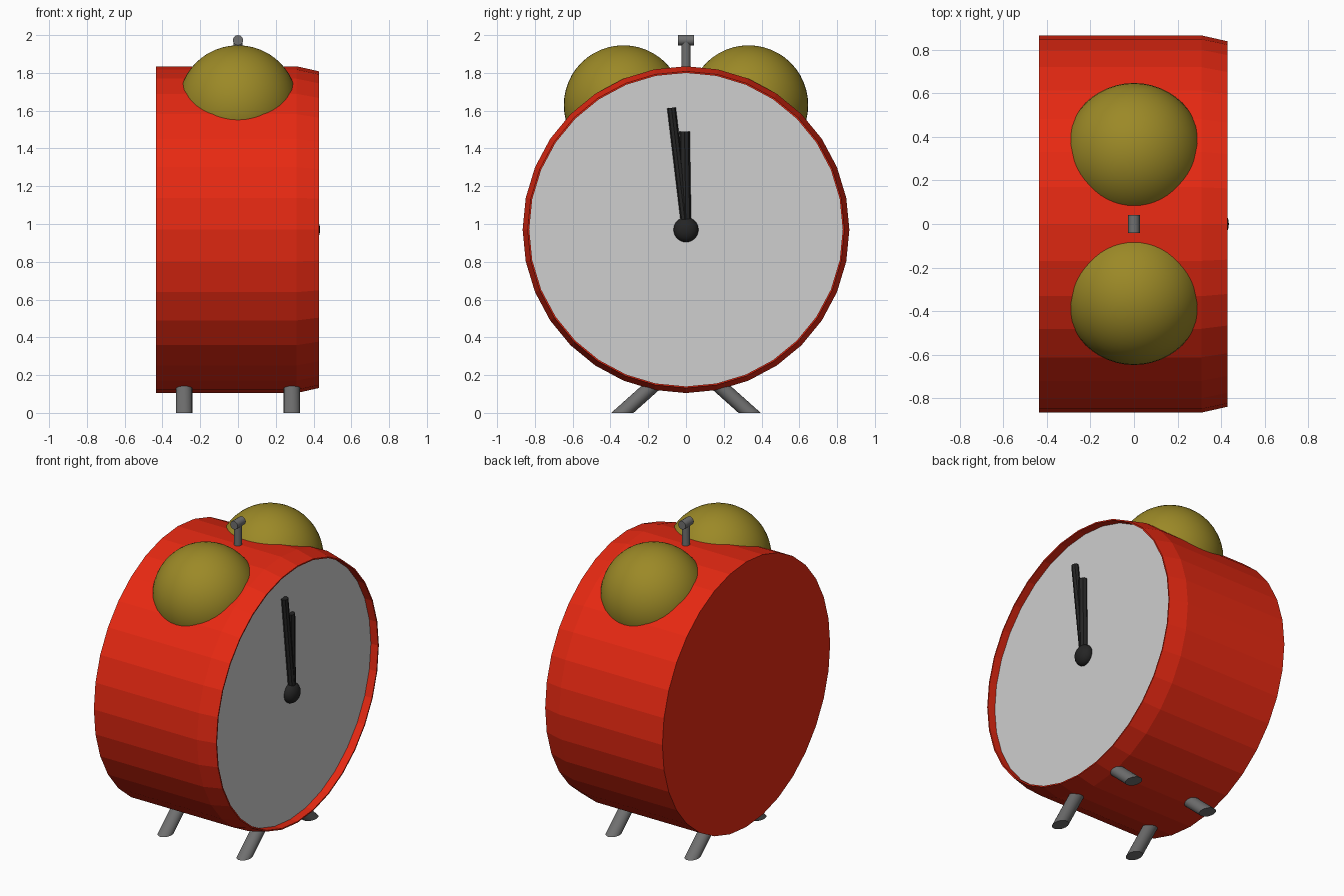
import bpy, bmesh, math
from mathutils import Vector

if "Cube" in bpy.data.objects:
    bpy.data.objects.remove(bpy.data.objects["Cube"])

CZ = 0.97      # height of the clock axis
SIDES = 32


def material(name, rgb):
    m = bpy.data.materials.new(name)
    m.diffuse_color = (*rgb, 1)
    m.use_nodes = True
    m.node_tree.nodes["Principled BSDF"].inputs["Base Color"].default_value = m.diffuse_color
    return m


RED = material("red paint", (0.80, 0.022, 0.006))
WHITE = material("dial white", (0.62, 0.62, 0.62))
BRASS = material("dull brass", (0.33, 0.25, 0.02))
STEEL = material("grey steel", (0.16, 0.16, 0.16))
BLACK = material("black", (0.018, 0.018, 0.018))


def finish(bm, name, mat, smooth=None):
    bmesh.ops.recalc_face_normals(bm, faces=bm.faces)
    mesh = bpy.data.meshes.new(name)
    bm.to_mesh(mesh)
    bm.free()
    ob = bpy.data.objects.new(name, mesh)
    bpy.context.collection.objects.link(ob)
    mesh.materials.append(mat)
    if smooth:
        bpy.ops.object.select_all(action='DESELECT')
        ob.select_set(True)
        bpy.context.view_layer.objects.active = ob
        bpy.ops.object.shade_smooth_by_angle(angle=math.radians(smooth))
    return ob


def rod(name, a, b, r, mat, sides=16):
    a, b = Vector(a), Vector(b)
    bm = bmesh.new()
    bmesh.ops.create_cone(bm, cap_ends=True, segments=sides, radius1=r, radius2=r,
                          depth=(b - a).length)
    q = (b - a).to_track_quat('Z', 'Y')
    for v in bm.verts:
        v.co = q @ v.co + (a + b) / 2
    return finish(bm, name, mat, 40)


def ball(name, centre, size, mat, segs):
    bm = bmesh.new()
    bmesh.ops.create_uvsphere(bm, u_segments=segs, v_segments=segs // 2, radius=1)
    for v in bm.verts:
        v.co = Vector(centre) + v.co * Vector(size)
    return finish(bm, name, mat, 60)


# drum: closed back, tapered front rim and recessed dial (lathed around x)
profile = [(-0.435, 0.865), (0.31, 0.865), (0.43, 0.838), (0.43, 0.83), (0.378, 0.83)]
bm = bmesh.new()
rings = []
for x, r in profile:
    rings.append([bm.verts.new((x, r * math.cos(t), CZ + r * math.sin(t)))
                  for t in (2 * math.pi * i / SIDES for i in range(SIDES))])
for p, q in zip(rings, rings[1:]):
    for i in range(SIDES):
        j = (i + 1) % SIDES
        bm.faces.new((p[i], p[j], q[j], q[i]))
bm.faces.new(rings[0])
dial = bm.faces.new(rings[-1])
dial.material_index = 1
body = finish(bm, "clock_body", RED)
body.data.materials.append(WHITE)

# hands and centre knob
rod("hour_hand", (0.385, 0, CZ), (0.385, -0.008, 1.49), 0.028, BLACK, 8)
rod("minute_hand", (0.39, 0, CZ), (0.39, -0.077, 1.615), 0.023, BLACK, 8)
ball("hand_knob", (0.385, 0, CZ), (0.05, 0.066, 0.066), BLACK, 24)

for s, side in ((-1, "left"), (1, "right")):
    # bells, half sunk in the drum
    ball(side + "_bell", (0, s * 0.331, 1.63), (0.316,) * 3, BRASS, 48)
    # splayed feet, cut level with the ground
    for x, end in ((-0.285, "back"), (0.285, "front")):
        bm = bmesh.new()
        bmesh.ops.create_cone(bm, cap_ends=True, segments=20, radius1=1, radius2=1, depth=0.22)
        for v in bm.verts:
            z = v.co.z + 0.11
            v.co = (x + v.co.x * 0.043, s * (0.337 - 1.12 * z) + v.co.y * 0.059, z)
        finish(bm, f"{side}_{end}_foot", STEEL, 40)

# striker post and cross head
rod("striker_post", (0, 0, 1.8), (0, 0, 1.97), 0.025, STEEL)
rod("striker_head", (0, -0.042, 1.973), (0, 0.042, 1.973), 0.027, STEEL)
